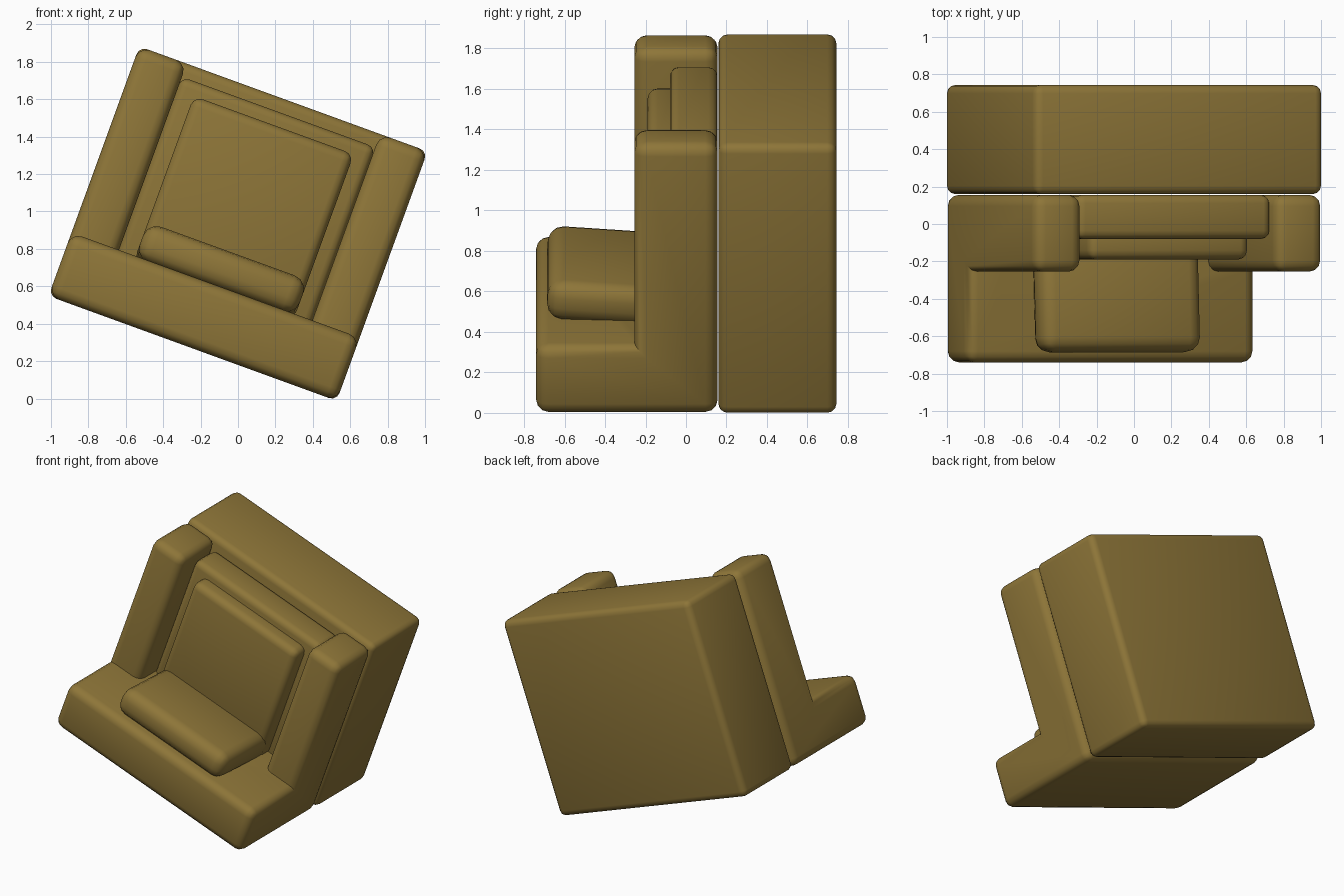
import bpy, bmesh
from math import radians
from mathutils import Matrix, Vector

if "Cube" in bpy.data.objects:
    bpy.data.objects.remove(bpy.data.objects["Cube"])

mat = bpy.data.materials.new("olive_upholstery")
mat.diffuse_color = (0.27, 0.18, 0.04, 1)
mat.use_nodes = True
mat.node_tree.nodes["Principled BSDF"].inputs["Base Color"].default_value = mat.diffuse_color

# the whole chair leans 20 degrees sideways around its centre
LEAN = Matrix.Translation((0, 0, 0.935)) @ Matrix.Rotation(radians(20), 4, 'Y')


def finish(name, bm, radius, pre=Matrix()):
    """Round the convex edges, place the part in the leaning chair, smooth it."""
    bmesh.ops.recalc_face_normals(bm, faces=bm.faces[:])
    bm.normal_update()
    edges = [e for e in bm.edges if e.is_convex and e.calc_face_angle(0) > 0.5]
    bmesh.ops.bevel(bm, geom=edges, offset=radius, segments=3, profile=0.5,
                    affect='EDGES', clamp_overlap=True)
    bm.transform(LEAN @ pre)
    me = bpy.data.meshes.new(name)
    bm.to_mesh(me)
    bm.free()
    me.materials.append(mat)
    ob = bpy.data.objects.new(name, me)
    bpy.context.collection.objects.link(ob)
    bpy.context.view_layer.objects.active = ob
    ob.select_set(True)
    bpy.ops.object.shade_smooth_by_angle(angle=radians(40))
    ob.select_set(False)


def box(name, lo, hi, radius, tilt=0):
    lo, hi = Vector(lo), Vector(hi)
    bm = bmesh.new()
    bmesh.ops.create_cube(bm, size=1, matrix=Matrix.Diagonal((*(hi - lo), 1)))
    finish(name, bm, radius, Matrix.Translation((lo + hi) / 2)
           @ Matrix.Rotation(radians(tilt), 4, 'X'))


def frame(name, xs, ys, zs, radius):
    """Seat base and both arms as one solid made of merged blocks."""
    bm = bmesh.new()
    blocks = {(i, j, 0) for i in range(3) for j in range(2)} | {(0, 1, 1), (2, 1, 1)}
    for cell in blocks:
        for axis in range(3):
            for side in (0, 1):
                near = list(cell)
                near[axis] += 2 * side - 1
                if tuple(near) in blocks:
                    continue
                a, b = [k for k in range(3) if k != axis]
                verts = []
                for da, db in ((0, 0), (1, 0), (1, 1), (0, 1)):
                    p = list(cell)
                    p[axis] += side
                    p[a] += da
                    p[b] += db
                    verts.append(bm.verts.new((xs[p[0]], ys[p[1]], zs[p[2]])))
                bm.faces.new(verts)
    bmesh.ops.remove_doubles(bm, verts=bm.verts[:], dist=1e-4)
    bmesh.ops.recalc_face_normals(bm, faces=bm.faces[:])
    bmesh.ops.dissolve_limit(bm, angle_limit=0.02, verts=bm.verts[:], edges=bm.edges[:])
    finish(name, bm, radius)


# deep block behind the chair
box("back_block", (-0.82, 0.16, -0.71), (0.82, 0.743, 0.71), 0.045)
# base with arms
frame("base_and_arms", (-0.82, -0.55, 0.55, 0.82), (-0.74, -0.255, 0.156),
      (-0.71, -0.35, 0.71), 0.06)
# back rest and its cushion
box("back_rest", (-0.552, -0.08, -0.45), (0.552, 0.156, 0.635), 0.045)
box("back_cushion", (-0.455, -0.19, -0.38), (0.455, 0.0, 0.56), 0.05)
# seat cushion, nose slightly raised
box("seat_cushion", (-0.455, -0.685, -0.375), (0.455, -0.09, -0.172), 0.075, tilt=-4)
